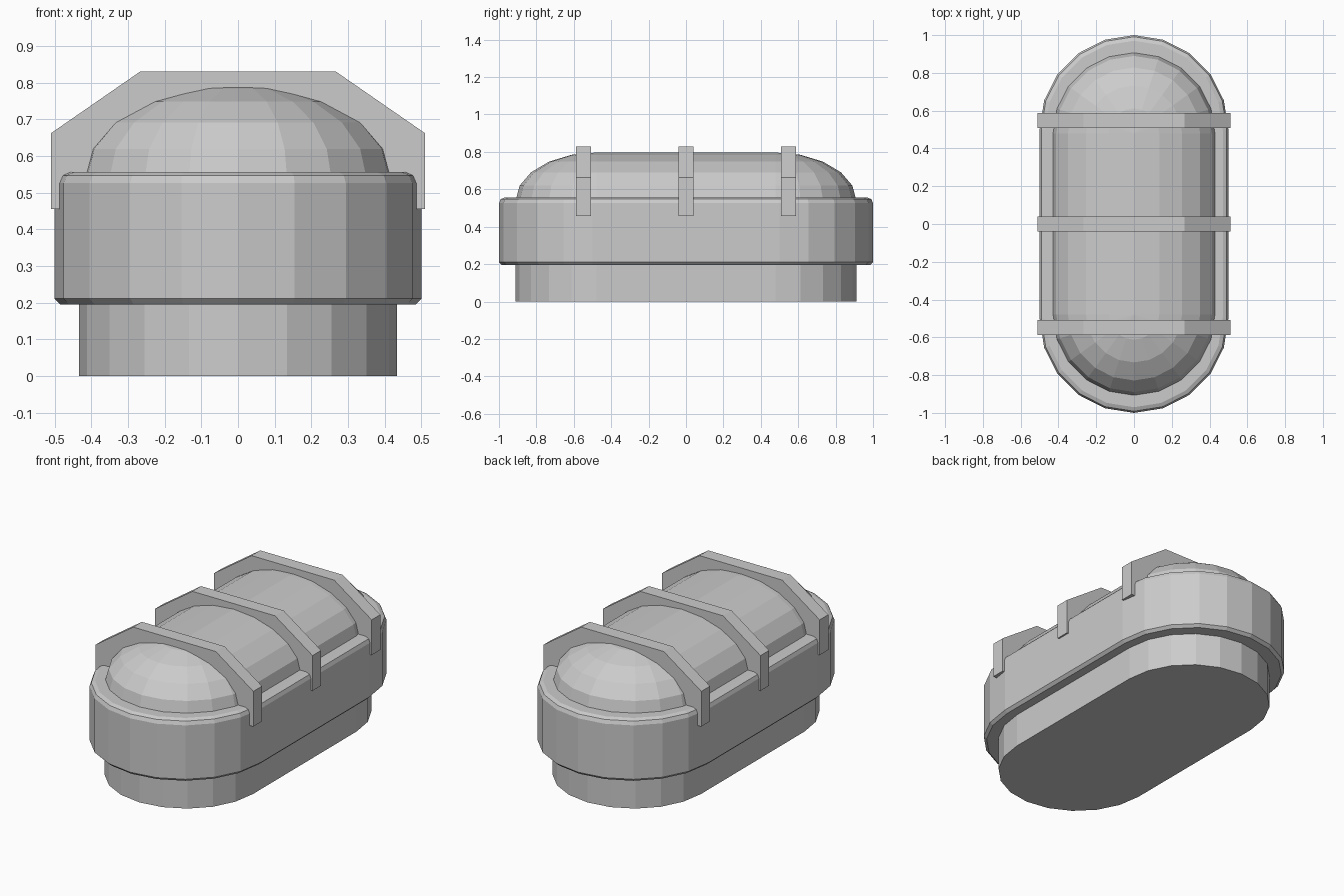
import bpy, bmesh, math

if "Cube" in bpy.data.objects:
    bpy.data.objects.remove(bpy.data.objects["Cube"])

mat = bpy.data.materials.new("light grey")
mat.diffuse_color = (0.6, 0.6, 0.6, 1)
mat.use_nodes = True
mat.node_tree.nodes["Principled BSDF"].inputs["Base Color"].default_value = mat.diffuse_color


def finish(bm, name):
    bmesh.ops.remove_doubles(bm, verts=bm.verts[:], dist=1e-5)
    bmesh.ops.recalc_face_normals(bm, faces=bm.faces[:])
    me = bpy.data.meshes.new(name)
    bm.to_mesh(me)
    bm.free()
    me.materials.append(mat)
    ob = bpy.data.objects.new(name, me)
    bpy.context.collection.objects.link(ob)
    return ob


def stadium(c, r, z):
    """Rounded-end outline: two ten-sided half circles centred at y = +c and -c."""
    pts = []
    for s, start in ((1, 0), (-1, 180)):
        for i in range(11):
            a = math.radians(start + 18 * i)
            pts.append((r * math.cos(a), s * c + r * math.sin(a), z))
    return pts


def stadium_loft(name, c, profile):
    """Stack stadium rings from a (radius, height) profile."""
    bm = bmesh.new()
    rings = [[bm.verts.new(p) for p in stadium(c, r, z)] for r, z in profile]
    for lo, hi in zip(rings, rings[1:]):
        n = len(lo)
        for i in range(n):
            j = (i + 1) % n
            bm.faces.new((lo[i], lo[j], hi[j], hi[i]))
    bm.faces.new(rings[0][::-1])
    if profile[-1][0] > 0:
        bm.faces.new(rings[-1])
    return finish(bm, name)


# Recessed foot
stadium_loft("base", 0.478, [(0.433, 0), (0.433, 0.21)])

# Main body: chamfered bottom edge, rounded top rim
stadium_loft("body", 0.5, [(0.484, 0.195), (0.5, 0.211), (0.5, 0.526),
                           (0.491, 0.547), (0.47, 0.556)])

# Domed lid
dome = [(0.433 * math.cos(math.radians(18 * k)),
         0.54 + 0.257 * math.sin(math.radians(18 * k))) for k in range(5)]
stadium_loft("domed_lid", 0.478, dome + [(0, 0.797)])

# Three angular straps across the lid
half = [(0.51, 0.456), (0.51, 0.662), (0.267, 0.83)]
outline = half + [(-x, z) for x, z in reversed(half)]
for name, y in (("front_strap", -0.547), ("middle_strap", 0), ("back_strap", 0.547)):
    bm = bmesh.new()
    face = bm.faces.new([bm.verts.new((x, y - 0.04, z)) for x, z in outline])
    ext = bmesh.ops.extrude_face_region(bm, geom=[face], use_keep_orig=True)
    bmesh.ops.translate(bm, vec=(0, 0.08, 0),
                        verts=[v for v in ext["geom"] if isinstance(v, bmesh.types.BMVert)])
    finish(bm, name)
